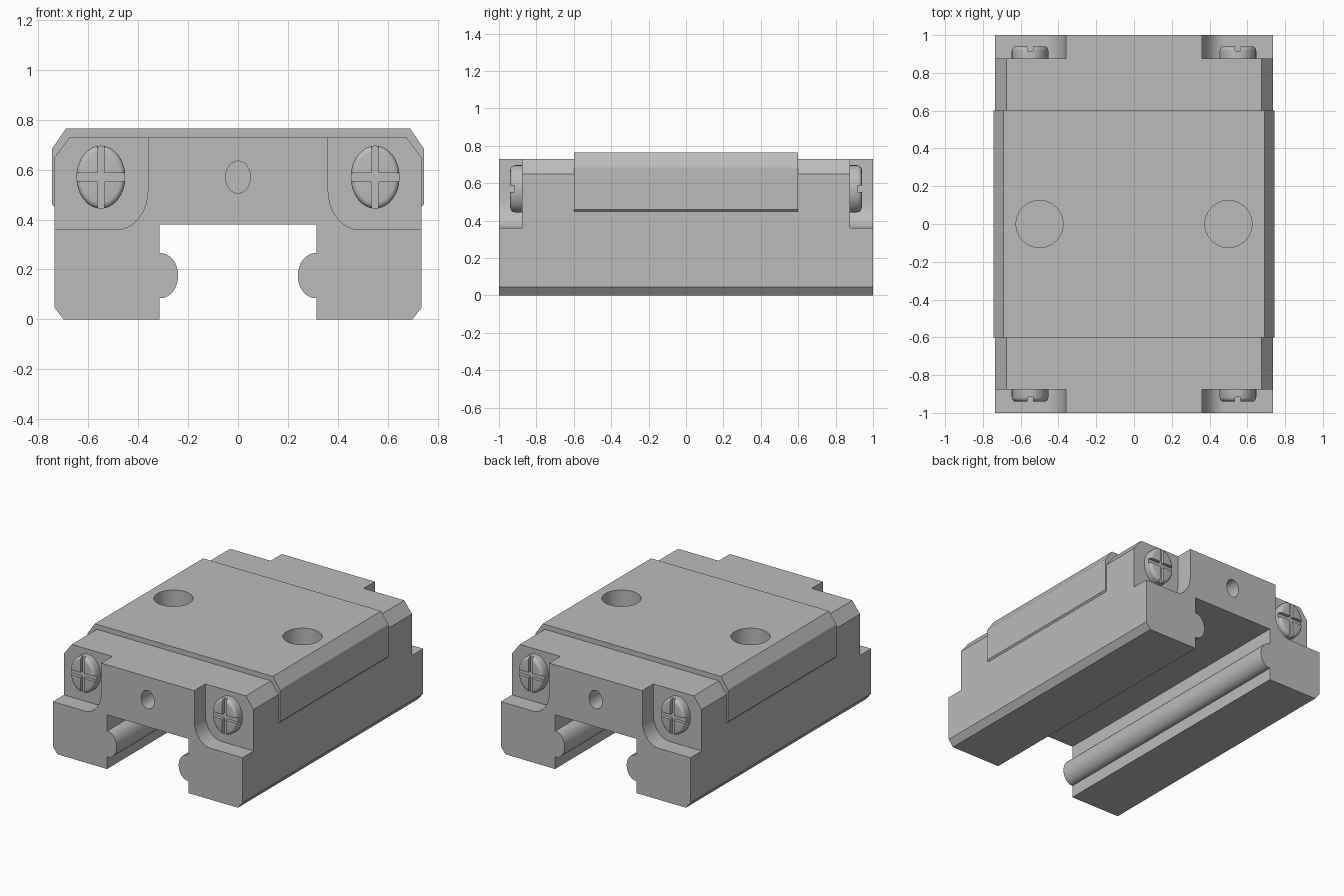
import bpy, bmesh
from math import sin, cos, pi
from mathutils import Matrix, Vector

if "Cube" in bpy.data.objects:
    bpy.data.objects.remove(bpy.data.objects["Cube"])

steel = bpy.data.materials.new("steel_grey")
steel.use_nodes = True
grey = (0.5, 0.5, 0.5, 1)
steel.diffuse_color = grey
steel.node_tree.nodes["Principled BSDF"].inputs["Base Color"].default_value = grey

STRETCH = 1.29  # round details on the end faces are taller than wide


def make(name, bm):
    bmesh.ops.recalc_face_normals(bm, faces=bm.faces)
    mesh = bpy.data.meshes.new(name)
    bm.to_mesh(mesh)
    bm.free()
    mesh.materials.append(steel)
    ob = bpy.data.objects.new(name, mesh)
    bpy.context.collection.objects.link(ob)
    return ob


def prism(name, profile, y0, y1):
    """Extrude an (x, z) outline along y."""
    bm = bmesh.new()
    face = bm.faces.new([bm.verts.new((x, y0, z)) for x, z in profile])
    new = bmesh.ops.extrude_face_region(bm, geom=[face])["geom"]
    bmesh.ops.translate(bm, vec=(0, y1 - y0, 0),
                        verts=[v for v in new if isinstance(v, bmesh.types.BMVert)])
    return make(name, bm)


def arc(cx, cz, r, a0, a1, n):
    angles = [a0 + (a1 - a0) * i / n for i in range(n + 1)]
    return [(cx + r * cos(a), cz + STRETCH * r * sin(a)) for a in angles]


def mirrored(half):
    """Complete a right-hand outline with its left-hand copy."""
    return half + [(-x, z) for x, z in reversed(half)]


def boolean(target, tool, operation):
    mod = target.modifiers.new("cut", "BOOLEAN")
    mod.operation, mod.object, mod.solver = operation, tool, "EXACT"
    activate(target)
    bpy.ops.object.modifier_apply(modifier=mod.name)
    bpy.data.objects.remove(tool)


def activate(ob):
    bpy.ops.object.select_all(action="DESELECT")
    ob.select_set(True)
    bpy.context.view_layer.objects.active = ob


def smooth(ob):
    activate(ob)
    bpy.ops.object.shade_smooth_by_angle(angle=pi / 6)


# Carriage body with the rail channel and its two rounded ribs
ribs = arc(0.31, 0.175, 0.07, 1.5 * pi, 0.5 * pi, 16)
half = [(0.315, 0.38), (0.315, 0.265)] + ribs[::-1] + [
    (0.315, 0.085), (0.315, 0), (0.7, 0), (0.735, 0.045),
    (0.735, 0.65), (0.675, 0.73)]
carriage = prism("carriage_body", mirrored(half), -1, 1)

# Raised centre block
block = [(0.7, 0.415), (0.745, 0.46), (0.745, 0.685), (0.69, 0.765)]
boolean(carriage, prism("centre_block", mirrored(block), -0.6, 0.6), "UNION")

# Corner pockets and blind holes on both ends
for end in (-1, 1):
    for side in (-1, 1):
        corner = arc(0.485, 0.52, 0.124, pi, 1.5 * pi, 8)
        pocket = [(0.361, 1)] + corner + [(1, 0.36), (1, 1)]
        pocket = [(side * x, z) for x, z in pocket]
        boolean(carriage, prism("pocket_cutter", pocket, end * 0.877, end * 1.2), "DIFFERENCE")
    port = arc(0, 0.57, 0.05, 0, 2 * pi, 24)[:-1]
    boolean(carriage, prism("port_cutter", port, end * 0.85, end * 1.2), "DIFFERENCE")

# Mounting holes in the top
for side in (-1, 1):
    bm = bmesh.new()
    bmesh.ops.create_cone(bm, cap_ends=True, segments=24, radius1=0.125, radius2=0.125,
                          depth=0.6, matrix=Matrix.Translation((side * 0.5, 0, 0.765)))
    boolean(carriage, make("hole_cutter", bm), "DIFFERENCE")
smooth(carriage)


def slot(cx, cz, w, h, y0, y1):
    return prism("slot_cutter", [(cx - w, cz - h), (cx + w, cz - h),
                                 (cx + w, cz + h), (cx - w, cz + h)], y0, y1)


# Round-edged cross-slot screws in the pockets
for end, end_name in ((-1, "front"), (1, "back")):
    for side, side_name in ((1, "left"), (-1, "right")):
        cx, cz = side * 0.55, 0.57
        steps = [i * pi / 8 for i in range(5)]
        rings = [(0.098, 0.87)] + [(0.078 + 0.02 * cos(a), 0.918 + 0.022 * sin(a)) for a in steps]
        bm = bmesh.new()
        loops = [[bm.verts.new((x, end * y, z)) for x, z in arc(cx, cz, r, 0, 2 * pi, 32)[:-1]]
                 for r, y in rings]
        for a, b in zip(loops, loops[1:]):
            for i in range(len(a)):
                bm.faces.new((a[i - 1], a[i], b[i], b[i - 1]))
        bm.faces.new(loops[0])
        bm.faces.new(loops[-1])
        screw = make(f"{end_name}_{side_name}_screw", bm)
        cross = slot(cx, cz, 0.014, 0.2, end * 0.917, end * 1.1)
        boolean(cross, slot(cx, cz, 0.15, 0.017, end * 0.917, end * 1.1), "UNION")
        boolean(screw, cross, "DIFFERENCE")
        smooth(screw)
